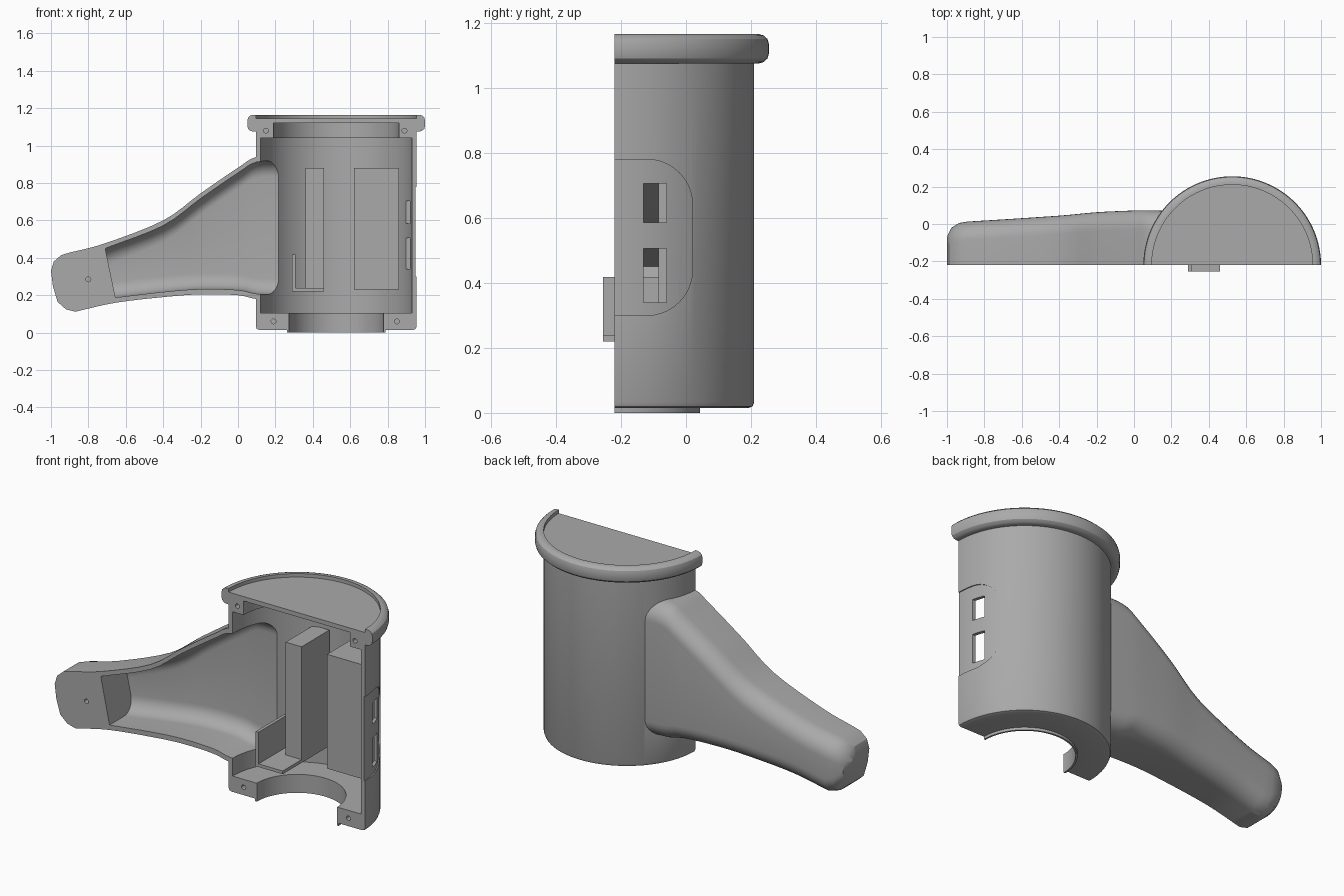
import bpy, bmesh, math
from mathutils import Vector

cube = bpy.data.objects.get("Cube")
if cube:
    bpy.data.objects.remove(cube, do_unlink=True)

CX, CY = 0.525, -0.22      # cylinder axis, also the cut plane in y

grey = bpy.data.materials.new("plain grey")
grey.use_nodes = True
grey.diffuse_color = (0.4, 0.4, 0.4, 1)
grey.node_tree.nodes["Principled BSDF"].inputs["Base Color"].default_value = (0.4, 0.4, 0.4, 1)


def finish(name, bm):
    bmesh.ops.recalc_face_normals(bm, faces=bm.faces)
    mesh = bpy.data.meshes.new(name)
    bm.to_mesh(mesh)
    bm.free()
    mesh.materials.append(grey)
    ob = bpy.data.objects.new(name, mesh)
    bpy.context.collection.objects.link(ob)
    return ob


def loft(name, rings, closed=False):
    """Skin equal-length rings; cap both ends unless closed."""
    bm = bmesh.new()
    vs = [[bm.verts.new(p) for p in ring] for ring in rings]
    pairs = list(zip(vs, vs[1:])) + ([(vs[-1], vs[0])] if closed else [])
    for a, b in pairs:
        for i in range(len(a)):
            j = (i + 1) % len(a)
            bm.faces.new((a[i], a[j], b[j], b[i]))
    if not closed:
        bm.faces.new(vs[0])
        bm.faces.new(vs[-1])
    else:
        bmesh.ops.remove_doubles(bm, verts=bm.verts, dist=1e-5)
    return finish(name, bm)


def lathe(name, profile, steps=112):
    """Revolve an (r, z) outline round the cylinder axis."""
    angles = [2 * math.pi * (k + 0.5) / steps for k in range(steps)]
    return loft(name, [[(CX + r * math.cos(a), CY + r * math.sin(a), z)
                        for r, z in profile] for a in angles], True)


def prism(name, pts, z0, z1):
    return loft(name, [[(x, y, z) for x, y in pts] for z in (z0, z1)])


def box(name, x0, x1, y0, y1, z0, z1):
    return prism(name, [(x0, y0), (x1, y0), (x1, y1), (x0, y1)], z0, z1)


def combine(ob, tool, op):
    """Apply one boolean and discard the tool."""
    mod = ob.modifiers.new("cut", 'BOOLEAN')
    mod.operation, mod.object, mod.solver = op, tool, 'EXACT'
    bpy.context.view_layer.update()
    ev = ob.evaluated_get(bpy.context.evaluated_depsgraph_get())
    mesh = bpy.data.meshes.new_from_object(ev)
    ob.modifiers.clear()
    ob.data = mesh
    bpy.data.objects.remove(tool, do_unlink=True)


def smooth_path(rows, n=4):
    """Catmull-Rom through rows of values."""
    rows = [Vector(r) for r in rows]
    ext = [2 * rows[0] - rows[1]] + rows + [2 * rows[-1] - rows[-2]]
    out = []
    for a, b, c, d in zip(ext, ext[1:], ext[2:], ext[3:]):
        for k in range(n):
            t = k / n
            out.append(0.5 * (2 * b + (c - a) * t + (2 * a - 5 * b + 4 * c - d) * t * t
                              + (3 * b - a - 3 * c + d) * t ** 3))
    return out + [rows[-1]]


def handle_ring(row, inset, radius, front):
    """Section with a flat front and two rounded back corners."""
    xt, zt, xb, zb, yb = row
    zt, zb, yb = zt - inset, zb + inset, yb - inset
    r = min(radius, 0.45 * (zt - zb))
    arc = [math.pi / 2 * k / 8 for k in range(9)]
    yz = [(front, zt)]
    yz += [(yb - r + r * math.sin(a), zt - r + r * math.cos(a)) for a in arc]
    yz += [(yb - r + r * math.cos(a), zb + r - r * math.sin(a)) for a in arc]
    yz.append((front, zb))
    return [(xb + (xt - xb) * (z - zb) / (zt - zb), y, z) for y, z in yz]


# Main housing: drum with rolled rim and a low lip underneath
housing = lathe("housing", [
    (0, 0), (0.263, 0), (0.263, 0.015), (0.412, 0.015), (0.425, 0.02), (0.43, 0.033),
    (0.43, 1.075), (0.445, 1.075), (0.459, 1.079), (0.471, 1.09), (0.475, 1.105),
    (0.475, 1.135), (0.471, 1.15), (0.459, 1.161), (0.445, 1.165), (0.43, 1.165),
    (0.43, 1.145), (0, 1.145)])

# Handle: top x, top z, bottom x, bottom z, back y at each station
tip = [(-1.0, 0.33, -0.99, 0.25, -0.06), (-0.985, 0.38, -0.965, 0.165, -0.02),
       (-0.945, 0.415, -0.92, 0.125, 0.005)]
grip = [(-0.90, 0.428, -0.87, 0.112, 0.013), (-0.71, 0.478, -0.655, 0.16, 0.025),
        (-0.4, 0.60, -0.38, 0.192, 0.045), (-0.2, 0.745, -0.19, 0.205, 0.063),
        (0.0, 0.882, 0.0, 0.20, 0.072), (0.1, 0.94, 0.1, 0.18, 0.072),
        (0.25, 0.945, 0.25, 0.175, 0.07)]
rows = [Vector(r) for r in tip] + smooth_path(grip)
combine(housing, loft("handle", [handle_ring(r, 0, 0.1, -0.3) for r in rows]), 'UNION')

# Hollow inside of the drum, with a round opening in the floor
combine(housing, lathe("drum_cutter", [
    (0, -0.1), (0.253, -0.1), (0.253, 0.105), (0.405, 0.105), (0.405, 1.04),
    (0.335, 1.04), (0.335, 1.12), (0, 1.12)]), 'DIFFERENCE')

# Hollow inside of the handle, open into the drum
hollow = smooth_path(grip[1:])
combine(housing, loft("handle_cutter", [handle_ring(r, 0.028, 0.085, -0.35) for r in hollow]),
        'DIFFERENCE')

# Shallow recessed panel on the left side
panel = lathe("panel_cutter", [(0.424, 0.2), (0.5, 0.2), (0.5, 0.9), (0.424, 0.9)])
R, Y1, Z0, Z1 = 0.14, 0.02, 0.3, 0.78
quarter = [math.pi / 2 * k / 10 for k in range(11)]
outline = [(-0.3, Z0)]
outline += [(Y1 - R + R * math.sin(a), Z0 + R - R * math.cos(a)) for a in quarter]
outline += [(Y1 - R + R * math.cos(a), Z1 - R + R * math.sin(a)) for a in quarter]
outline.append((-0.3, Z1))
combine(panel, loft("panel_shape", [[(x, y, z) for y, z in outline] for x in (0.7, 1.1)]),
        'INTERSECT')
combine(housing, panel, 'DIFFERENCE')

# Two openings through the panel
for z0, z1 in ((0.585, 0.705), (0.34, 0.505)):
    combine(housing, box("window_cutter", 0.84, 1.1, -0.13, -0.06, z0, z1), 'DIFFERENCE')

# Slice off the front half
combine(housing, box("front_cutter", -2, 2, -2, CY, -1, 2), 'DIFFERENCE')

# Alignment pin holes in the cut face
for x, z in ((-0.8, 0.285), (0.15, 1.08), (0.89, 1.08), (0.19, 0.06), (0.85, 0.06)):
    circle = [2 * math.pi * k / 16 for k in range(16)]
    combine(housing, loft("pin_cutter", [[(x + 0.013 * math.cos(a), y, z + 0.013 * math.sin(a))
                                          for a in circle] for y in (-0.3, -0.15)]), 'DIFFERENCE')

bpy.ops.object.select_all(action='DESELECT')
housing.select_set(True)
bpy.context.view_layer.objects.active = housing
bpy.ops.object.shade_smooth_by_angle(angle=math.radians(28))

# Blocks and bracket fixed to the inner wall
box("narrow_block", 0.36, 0.46, -0.085, 0.165, 0.22, 0.88)
prism("wide_block", [(0.62, -0.085), (0.86, -0.085), (0.86, 0.03), (0.76, 0.13), (0.62, 0.185)],
      0.23, 0.88)
prism_outline = [(0.29, 0.22), (0.46, 0.22), (0.46, 0.238), (0.308, 0.238),
                 (0.308, 0.418), (0.29, 0.418)]
loft("bracket", [[(x, y, z) for x, z in prism_outline] for y in (-0.255, 0.0)])
